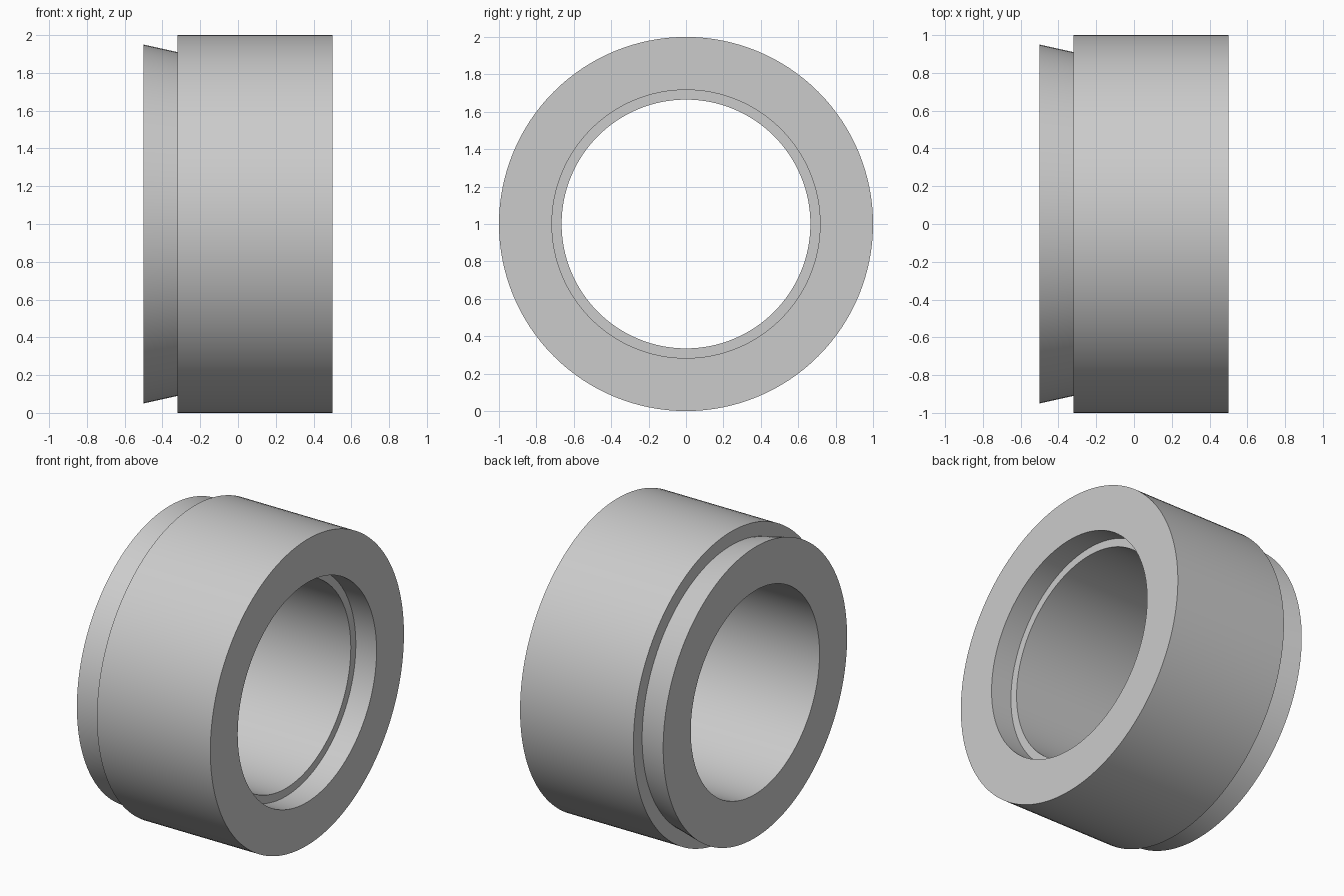
import bpy, bmesh, math

if "Cube" in bpy.data.objects:
    bpy.data.objects.remove(bpy.data.objects["Cube"])

SEGMENTS = 128

grey = bpy.data.materials.new("light_grey")
grey.diffuse_color = (0.6, 0.6, 0.6, 1.0)
grey.use_nodes = True
grey.node_tree.nodes["Principled BSDF"].inputs["Base Color"].default_value = grey.diffuse_color

# Closed cross-section as (x, radius): outer body, flared lip, bore, counterbore
profile = [
    (0.50, 1.000), (-0.32, 1.000),   # outer body
    (-0.32, 0.910), (-0.50, 0.950),  # shoulder and flared lip
    (-0.50, 0.665), (0.35, 0.665),   # through bore
    (0.35, 0.717), (0.50, 0.717),    # counterbore
]

# Revolve the section around the x axis
bm = bmesh.new()
rings = []
for i in range(SEGMENTS):
    a = 2 * math.pi * i / SEGMENTS
    rings.append([bm.verts.new((x, r * math.cos(a), 1 + r * math.sin(a))) for x, r in profile])
n = len(profile)
for i in range(SEGMENTS):
    here, after = rings[i], rings[(i + 1) % SEGMENTS]
    for j in range(n):
        k = (j + 1) % n
        bm.faces.new((here[j], here[k], after[k], after[j]))
bmesh.ops.recalc_face_normals(bm, faces=bm.faces)

mesh = bpy.data.meshes.new("stepped_bushing")
bm.to_mesh(mesh)
bm.free()
mesh.materials.append(grey)
bushing = bpy.data.objects.new("stepped_bushing", mesh)
bpy.context.collection.objects.link(bushing)

# Smooth round walls, sharp rims
bpy.context.view_layer.objects.active = bushing
bushing.select_set(True)
bpy.ops.object.shade_smooth_by_angle(angle=math.radians(30))
